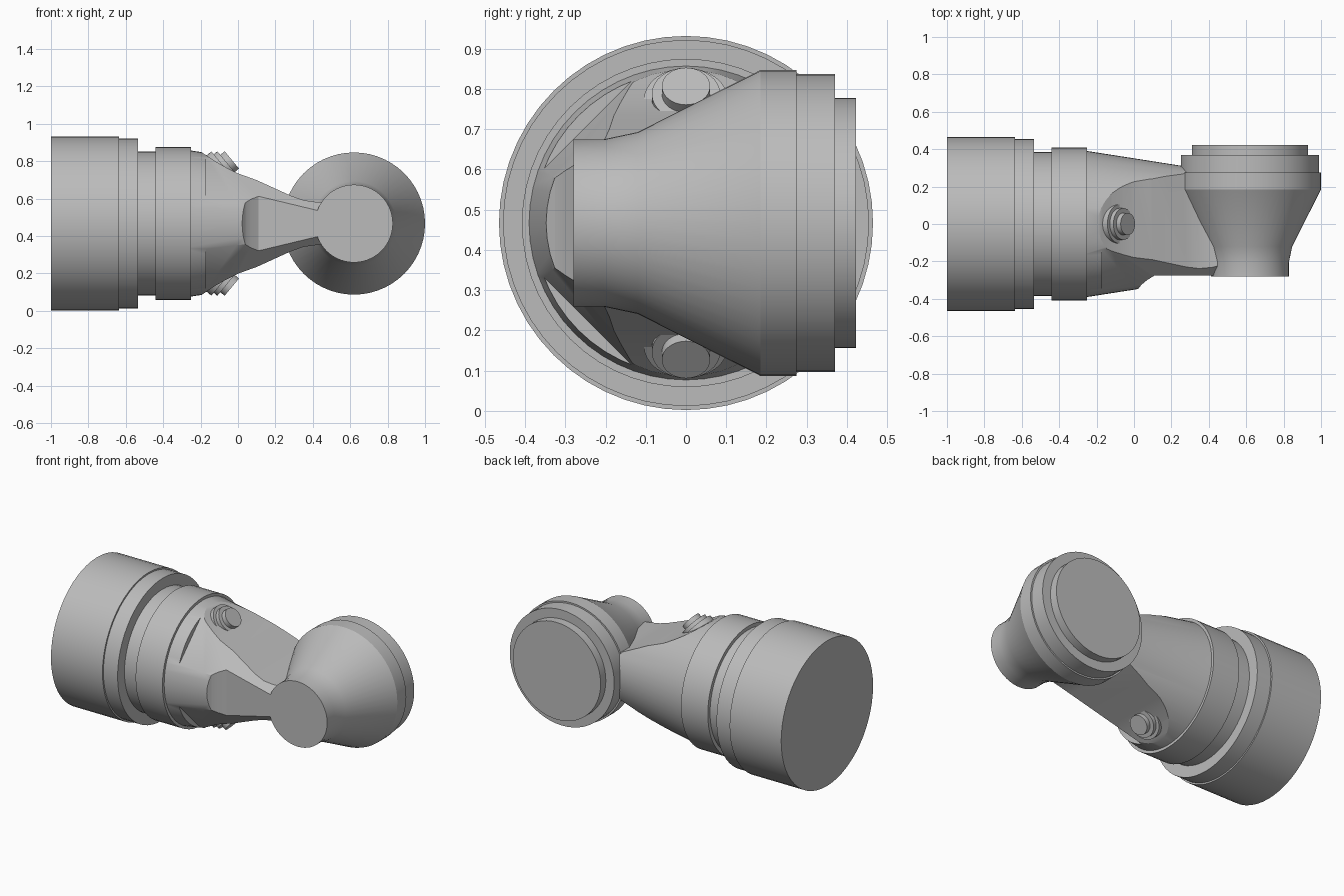
import bpy, bmesh, math
from mathutils import Vector, Matrix

old = bpy.data.objects.get("Cube")
if old:
    bpy.data.objects.remove(old, do_unlink=True)

AXIS_Z = 0.467
SIDES = 56
grey = bpy.data.materials.new("plain grey")
grey.use_nodes = True
grey.diffuse_color = (0.5, 0.5, 0.5, 1)
grey.node_tree.nodes["Principled BSDF"].inputs["Base Color"].default_value = grey.diffuse_color


def loft(name, rings):
    """Closed solid through a list of point rings of equal length."""
    bm = bmesh.new()
    loops = [[bm.verts.new(p) for p in ring] for ring in rings]
    for a, b in zip(loops, loops[1:]):
        for i in range(len(a)):
            j = (i + 1) % len(a)
            bm.faces.new((a[i], a[j], b[j], b[i]))
    bm.faces.new(loops[0])
    bm.faces.new(loops[-1])
    bmesh.ops.recalc_face_normals(bm, faces=bm.faces)
    mesh = bpy.data.meshes.new(name)
    bm.to_mesh(mesh)
    bm.free()
    mesh.materials.append(grey)
    obj = bpy.data.objects.new(name, mesh)
    bpy.context.collection.objects.link(obj)
    return obj


def select(obj):
    bpy.ops.object.select_all(action="DESELECT")
    obj.select_set(True)
    bpy.context.view_layer.objects.active = obj


def smooth(obj):
    select(obj)
    bpy.ops.object.shade_smooth_by_angle(angle=math.radians(25))


def lathe(name, profile, origin, direction, sides=SIDES):
    """Turned solid: profile holds (distance along axis, radius)."""
    turn = Vector((0, 0, 1)).rotation_difference(Vector(direction)).to_matrix().to_4x4()
    place = Matrix.Translation(origin) @ turn
    angles = [math.tau * i / sides for i in range(sides)]
    return loft(name, [[place @ Vector((r * math.cos(a), r * math.sin(a), d))
                        for a in angles] for d, r in profile])


def cut(target, cutter, operation):
    select(target)
    mod = target.modifiers.new("cut", "BOOLEAN")
    mod.operation, mod.object, mod.solver = operation, cutter, "EXACT"
    bpy.ops.object.modifier_apply(modifier=mod.name)
    bpy.data.objects.remove(cutter, do_unlink=True)


# Stepped round base along x
center = (0, 0, AXIS_Z)
smooth(lathe("base_barrel", [(-1, .465), (-.635, .465), (-.635, .455), (-.535, .455),
                             (-.535, .385), (-.44, .385), (-.44, .408), (-.25, .408),
                             (-.25, .38)], center, (1, 0, 0)))

# Tapered arm, trimmed from a cone
arm = lathe("arm", [(-.3, .398), (.25, .312), (.61, .3)], center, (1, 0, 0))

# Sloping top and bottom flats, pinched toward the cup
top = [(-.4, .5), (-.2, .385), (-.165, .362), (-.12, .332), (-.06, .298), (0, .268), (.1, .232), (.28, .15),
       (.35, .125), (.42, .115), (.7, .115)]
outline = top + [(x, -z) for x, z in reversed(top)]
cut(arm, loft("side_cutter", [[(x, y, AXIS_Z + z) for x, z in outline]
                              for y in (-.6, .6)]), "INTERSECT")

# Front flat
front = [(.02, -.6), (.02, -.35), (.04, -.325), (.07, -.3), (.11, -.275), (.8, -.275), (.8, -.6)]
cut(arm, loft("front_cutter", [[(x, y, z) for x, y in front] for z in (-.2, 1.2)]), "DIFFERENCE")

# Front chamfers, starting at a small step
for s in (1, -1):
    rings = []
    for x in (-.17, .7):
        k = .447 - .24 * x
        rings.append([(x, .02, AXIS_Z + s * (k + .02)), (x, -k, AXIS_Z), (x, -.7, AXIS_Z + s * .7)])
    cut(arm, loft("chamfer_cutter", rings), "DIFFERENCE")
smooth(arm)

# Flared cup along y
smooth(lathe("cup", [(-.28, .208), (-.205, .208), (-.12, .226), (.185, .38), (.275, .38),
                     (.275, .37), (.37, .37), (.37, .311), (.423, .311)],
             (.62, 0, AXIS_Z), (0, 1, 0)))

# Tilted stepped bolts, above and below
for name, s in (("upper_bolt", 1), ("lower_bolt", -1)):
    smooth(lathe(name, [(-.1, .105), (-.055, .105), (-.055, .085), (-.03, .085),
                        (-.03, .06), (0, .06)],
                 (-.033, 0, AXIS_Z + s * .34), (.77, 0, s * .64), 32))
